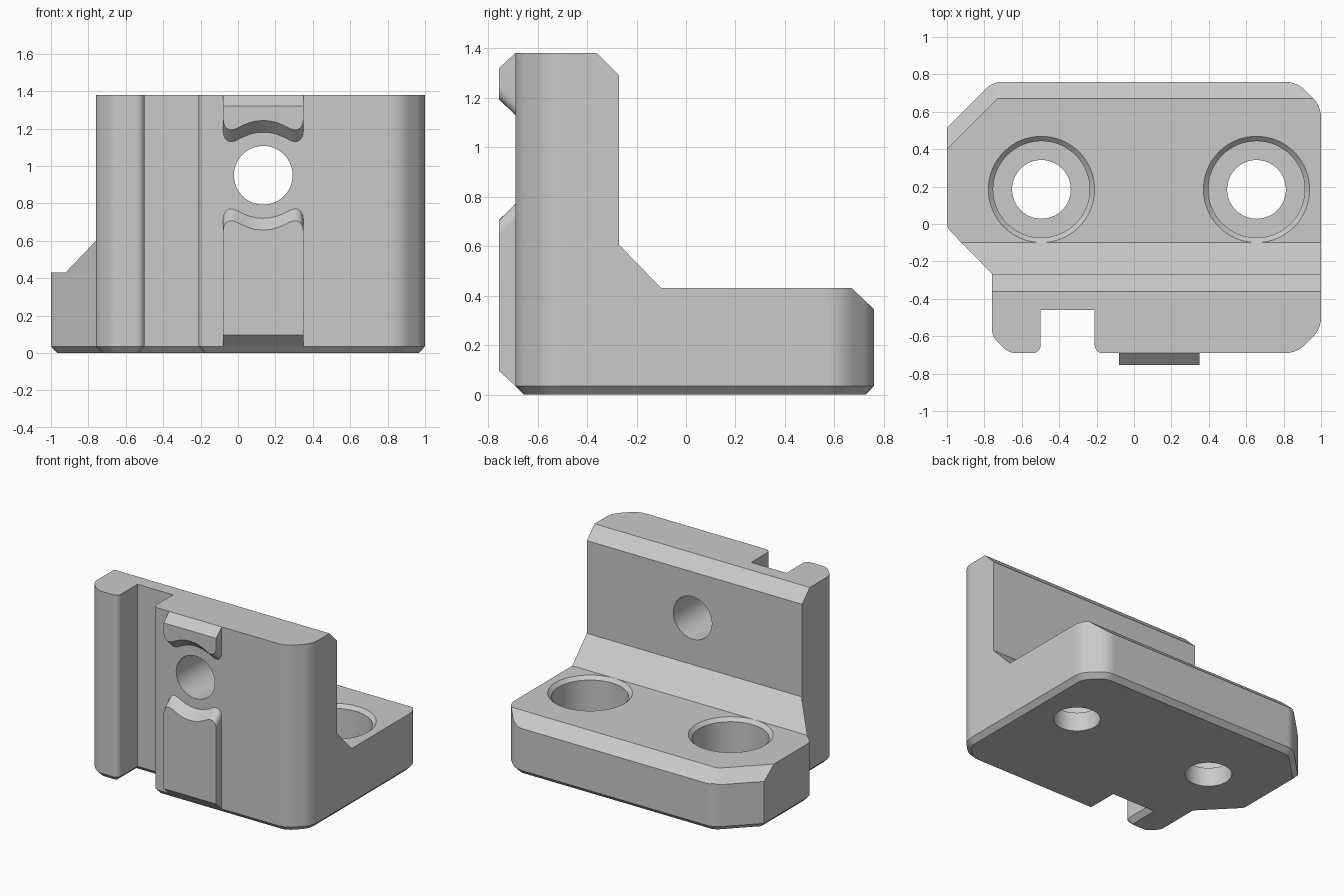
import bpy, bmesh, math
from mathutils import Vector, Matrix

if "Cube" in bpy.data.objects:
    bpy.data.objects.remove(bpy.data.objects["Cube"], do_unlink=True)

grey = bpy.data.materials.new("plain grey")
grey.use_nodes = True
COLOUR = (0.59, 0.59, 0.59, 1)
grey.diffuse_color = COLOUR
grey.node_tree.nodes["Principled BSDF"].inputs["Base Color"].default_value = COLOUR


def loft(name, rings):
    """Closed solid through rings that have equal point counts."""
    bm = bmesh.new()
    loops = [[bm.verts.new(p) for p in ring] for ring in rings]
    n = len(loops[0])
    for low, high in zip(loops, loops[1:]):
        for i in range(n):
            j = (i + 1) % n
            bm.faces.new((low[i], low[j], high[j], high[i]))
    bm.faces.new(loops[0][::-1])
    bm.faces.new(loops[-1])
    bm.normal_update()
    if bm.calc_volume(signed=True) < 0:
        bmesh.ops.reverse_faces(bm, faces=bm.faces)
    mesh = bpy.data.meshes.new(name)
    bm.to_mesh(mesh)
    bm.free()
    mesh.materials.append(grey)
    obj = bpy.data.objects.new(name, mesh)
    bpy.context.collection.objects.link(obj)
    return obj


def prism(name, profile):
    """Extrude a (y, z) profile along x."""
    return loft(name, [[(x, y, z) for y, z in profile] for x in (-1.5, 1.5)])


def lathe(name, steps):
    """Round solid about z from (radius, height) steps."""
    angles = [math.tau * i / 64 for i in range(64)]
    return loft(name, [[(r * math.cos(a), r * math.sin(a), z) for a in angles]
                       for r, z in steps])


def rounded(corners):
    """Round each (x, y, cut) corner with an arc starting cut away from it."""
    points = []
    for i, (x, y, cut) in enumerate(corners):
        p = Vector((x, y))
        if not cut:
            points.append(p)
            continue
        a = (Vector(corners[i - 1][:2]) - p).normalized()
        b = (Vector(corners[(i + 1) % len(corners)][:2]) - p).normalized()
        centre = p + (a + b) * cut / (1 + a.dot(b))
        start, end = p + a * cut - centre, p + b * cut - centre
        points += [centre + start.lerp(end, k / 5).normalized() * start.length
                   for k in range(6)]
    return points


def inset(points, d):
    """Move a counter-clockwise outline inwards by d."""
    result = []
    for i, p in enumerate(points):
        u = (p - points[i - 1]).normalized()
        v = (points[(i + 1) % len(points)] - p).normalized()
        m, n = Vector((-u.y, u.x)), Vector((-v.y, v.x))
        result.append(p + (m + n) * d / (1 + m.dot(n)))
    return result


def volume(mesh):
    bm = bmesh.new()
    bm.from_mesh(mesh)
    size = bm.calc_volume()
    bm.free()
    return size


def cut(obj, cutter, operation="DIFFERENCE"):
    """Bake one boolean with the first solver that gives a sound solid."""
    cutter.hide_render = True
    before = volume(obj.data)
    mod = obj.modifiers.new("cut", "BOOLEAN")
    mod.operation, mod.object = operation, cutter
    baked = obj.data
    for solver in reversed(mod.bl_rna.properties["solver"].enum_items.keys()):
        mod.solver = solver
        bpy.context.view_layer.update()
        graph = bpy.context.evaluated_depsgraph_get()
        result = bpy.data.meshes.new_from_object(obj.evaluated_get(graph))
        if 0.3 * before < volume(result) < before - 1e-5:
            baked = result
            break
    obj.modifiers.clear()
    obj.data = baked
    bpy.data.objects.remove(cutter, do_unlink=True)


def finish(obj):
    """Smooth the curved faces and keep flat faces flat."""
    bpy.ops.object.select_all(action="DESELECT")
    obj.select_set(True)
    bpy.context.view_layer.objects.active = obj
    bpy.ops.object.shade_smooth_by_angle(angle=math.radians(30))
    obj.modifiers.new("flat faces", "WEIGHTED_NORMAL").keep_sharp = True


# Plan outline with the front slot, as a solid with a chamfered foot
outline = rounded([
    (-0.67, -0.69, 0.04), (-0.5, -0.69, 0.04), (-0.5, -0.46, 0), (-0.21, -0.46, 0),
    (-0.21, -0.69, 0.04), (0.87, -0.69, 0.06), (1, -0.56, 0.06), (1, 0.63, 0.06),
    (0.87, 0.76, 0.06), (-0.755, 0.76, 0.05), (-1, 0.515, 0), (-1, -0.02, 0.03),
    (-0.76, -0.265, 0), (-0.76, -0.6, 0.04)])
body = loft("bracket_body", [
    [(p.x, p.y, 0) for p in inset(outline, 0.034)],
    [(p.x, p.y, 0.035) for p in outline],
    [(p.x, p.y, 1.38) for p in outline]])

# L-shaped side profile
cut(body, prism("side_profile_cutter", [
    (-1, -0.1), (-1, 1.5), (-0.48, 1.5), (-0.27, 1.29), (-0.27, 0.605),
    (-0.1, 0.43), (0.67, 0.43), (0.9, 0.213), (0.9, -0.1)]), "INTERSECT")

# Chamfer on the diagonal back corner
wedge = prism("diagonal_chamfer_cutter", [(0.952, 0.47), (1.2, 0.47), (1.2, 0.21)])
wedge.matrix_world = Matrix.Rotation(math.radians(45), 4, "Z")
cut(body, wedge)

# Counterbored screw holes in the base
for x in (-0.495, 0.655):
    bore = lathe("screw_hole_cutter", [(0.157, -0.1), (0.157, 0.14), (0.258, 0.14),
                                       (0.258, 0.405), (0.284, 0.43), (0.284, 0.6)])
    bore.matrix_world = Matrix.Translation((x, 0.185, 0))
    cut(body, bore)

# Cross hole in the wall
HOLE_X, HOLE_Z = 0.135, 0.95
cross = lathe("wall_hole_cutter", [(0.157, -0.1), (0.157, 1)])
cross.matrix_world = (Matrix.Translation((HOLE_X, 0, HOLE_Z))
                      @ Matrix.Rotation(math.radians(90), 4, "X"))
cut(body, cross)
finish(body)

# Raised keys above and below the wall hole, curved around it
HALF = 0.215
wave = [(HALF, 0.24), (0.211, 0.212), (0.2, 0.192), (0.184, 0.181), (0.165, 0.18),
        (0.145, 0.186), (0.11, 0.204), (0.075, 0.218), (0.04, 0.227), (0, 0.23)]
wave += [(-x, z) for x, z in wave[-2::-1]]


def key(name, sign, root_end, face_end):
    rings = []
    for y, end, lift in ((-0.69, root_end, 0), (-0.755, face_end, 0.063)):
        ring = [(HOLE_X + x, y, HOLE_Z + sign * (z + lift)) for x, z in wave]
        ring += [(HOLE_X - HALF, y, end), (HOLE_X + HALF, y, end)]
        rings.append(ring)
    finish(loft(name, rings))


key("upper_key", 1, 1.38, 1.32)
key("lower_key", -1, 0.035, 0.095)
